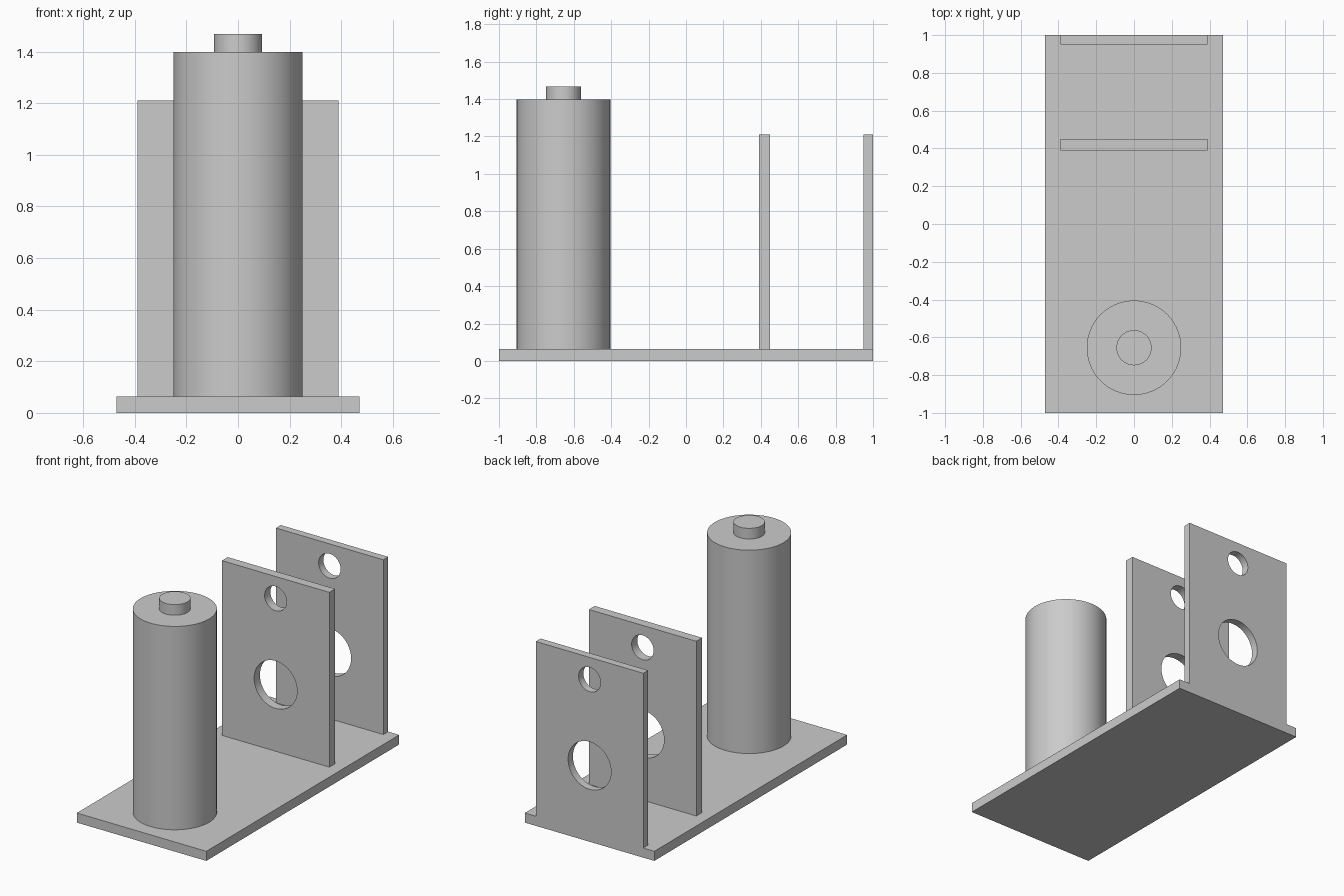
import bpy
import bmesh
import math

if "Cube" in bpy.data.objects:
    bpy.data.objects.remove(bpy.data.objects["Cube"], do_unlink=True)

# Single grey finish
grey = bpy.data.materials.new("plain grey")
grey.use_nodes = True
colour = (0.6, 0.6, 0.6, 1)
grey.diffuse_color = colour
grey.node_tree.nodes["Principled BSDF"].inputs["Base Color"].default_value = colour

BASE_TOP = 0.063
POST_Y = -0.655


def finish(obj, name):
    obj.name = name
    obj.data.name = name
    obj.data.materials.clear()
    obj.data.materials.append(grey)
    return obj


def box(name, half_width, y0, y1, z0, z1):
    bpy.ops.mesh.primitive_cube_add(size=1)
    obj = bpy.context.object
    for v in obj.data.vertices:
        v.co.x *= 2 * half_width
        v.co.y = y1 if v.co.y > 0 else y0
        v.co.z = z1 if v.co.z > 0 else z0
    return finish(obj, name)


def cylinder(name, radius, z0, z1):
    bpy.ops.mesh.primitive_cylinder_add(
        vertices=96, radius=radius, depth=z1 - z0, location=(0, POST_Y, (z0 + z1) / 2))
    bpy.ops.object.shade_smooth_by_angle(angle=math.radians(30))
    return finish(bpy.context.object, name)


def drilled_plate(name, y0, y1):
    """Upright plate with a large lower hole and a small upper hole."""
    plate = box(name, 0.39, y0, y1, BASE_TOP, 1.21)
    for radius, z in ((0.156, 0.5), (0.08, 1.065)):
        bpy.ops.mesh.primitive_cylinder_add(
            vertices=64, radius=radius, depth=0.3,
            location=(0, (y0 + y1) / 2, z), rotation=(math.pi / 2, 0, 0))
        cutter = finish(bpy.context.object, "hole_cutter")
        mod = plate.modifiers.new("hole", "BOOLEAN")
        mod.operation = "DIFFERENCE"
        mod.solver = "EXACT"
        mod.object = cutter
        bpy.context.view_layer.objects.active = plate
        bpy.ops.object.modifier_apply(modifier=mod.name)
        bpy.data.objects.remove(cutter, do_unlink=True)
    bpy.ops.object.select_all(action="DESELECT")
    plate.select_set(True)
    bpy.context.view_layer.objects.active = plate
    bpy.ops.object.shade_smooth_by_angle(angle=math.radians(30))
    return plate


# Base slab
box("base", 0.47, -1, 1, 0, BASE_TOP)

# Front post with its top button
cylinder("post", 0.25, BASE_TOP, 1.398)
cylinder("post_button", 0.093, 1.398, 1.468)

# Two drilled uprights
drilled_plate("middle_plate", 0.39, 0.45)
drilled_plate("back_plate", 0.95, 1.0)
